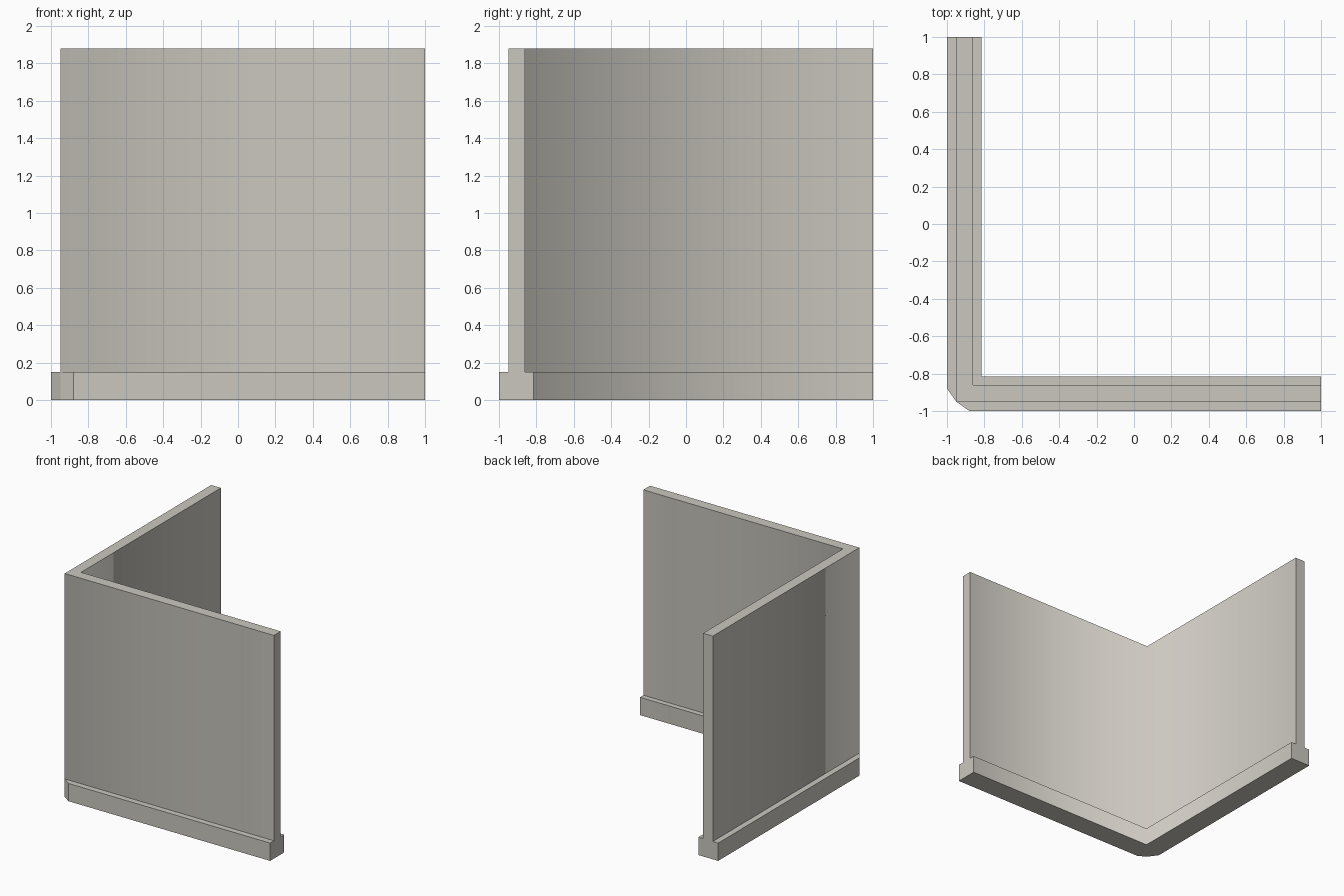
import bpy, bmesh

if "Cube" in bpy.data.objects:
    bpy.data.objects.remove(bpy.data.objects["Cube"])

plaster = bpy.data.materials.new("warm_grey_plaster")
plaster.diffuse_color = (0.60, 0.575, 0.525, 1)
plaster.use_nodes = True
plaster.node_tree.nodes["Principled BSDF"].inputs["Base Color"].default_value = plaster.diffuse_color


def corner_prism(name, outline, z0, z1, soft):
    """Extrude a plan outline; the listed corner points are shaded smooth."""
    bm = bmesh.new()
    low = [bm.verts.new((x, y, z0)) for x, y in outline]
    high = [bm.verts.new((x, y, z1)) for x, y in outline]
    n = len(outline)
    bm.faces.new(low[::-1])
    bm.faces.new(high)
    for i in range(n):
        j = (i + 1) % n
        bm.faces.new((low[i], low[j], high[j], high[i]))
    bmesh.ops.recalc_face_normals(bm, faces=bm.faces)
    for f in bm.faces:
        f.smooth = True
    for e in bm.edges:
        e.smooth = False
    for i in soft:
        bm.edges.get((low[i], high[i])).smooth = True
    mesh = bpy.data.meshes.new(name)
    bm.to_mesh(mesh)
    bm.free()
    mesh.materials.append(plaster)
    obj = bpy.data.objects.new(name, mesh)
    bpy.context.collection.objects.link(obj)
    return obj


# Tall L-shaped wall, shading blended around both corners
o, i = -0.95, -0.86
corner_prism("corner_wall",
             [(o, 1), (o, o), (1, o), (1, i), (i, i), (i, 1)],
             0.15, 1.88, soft=(1, 4))

# Wider skirting base with a clipped outer corner
b = -0.815
corner_prism("skirting_base",
             [(-1, 1), (-1, -0.88), (-0.95, -0.95), (-0.88, -1),
              (1, -1), (1, b), (b, b), (b, 1)],
             0.0, 0.15, soft=(6,))
